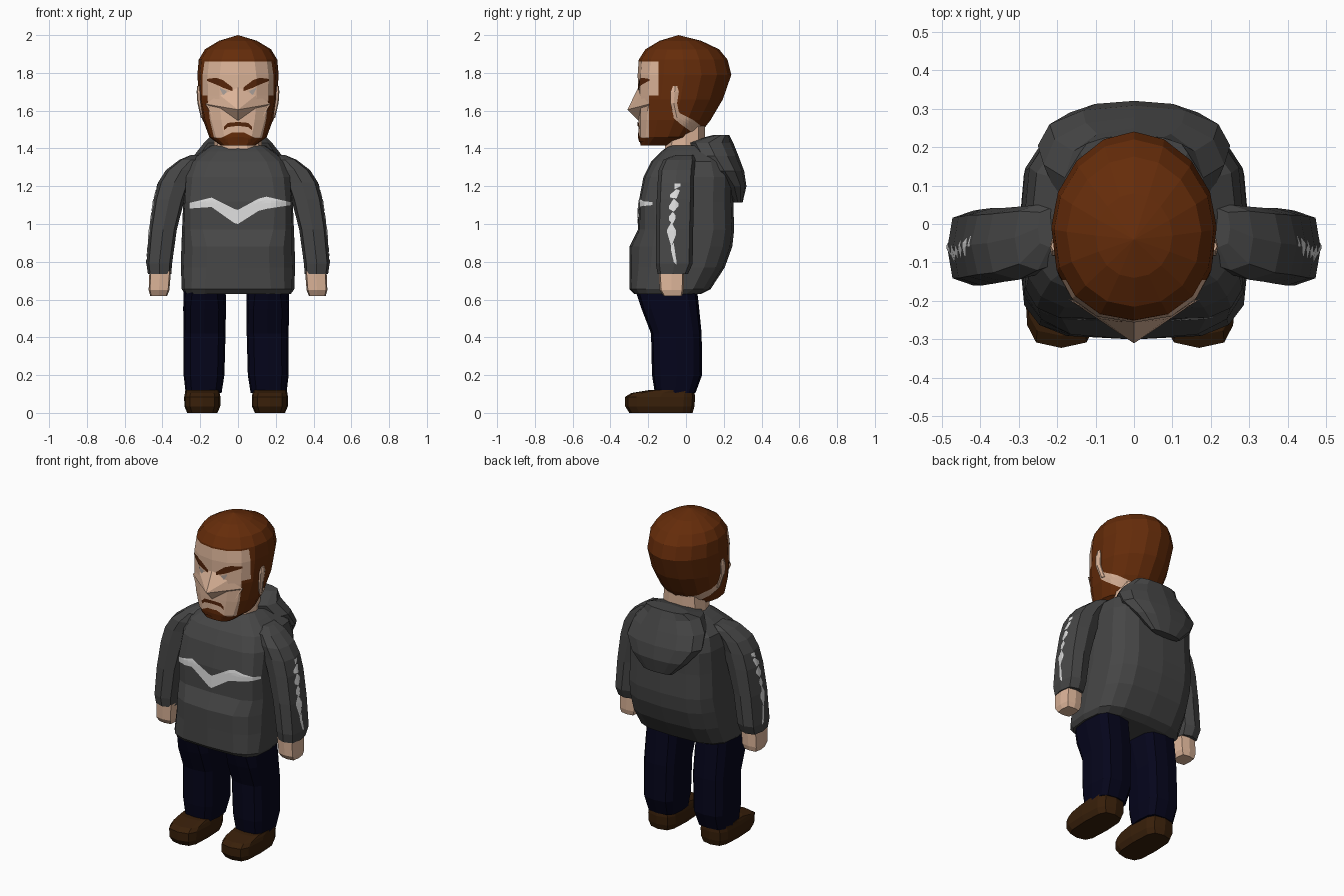
import bpy, bmesh, math
from mathutils import Vector
from mathutils.bvhtree import BVHTree


def material(name, rgb):
    m = bpy.data.materials.new(name)
    m.diffuse_color = (*rgb, 1)
    return m


SHIRT = material("charcoal cloth", (0.061, 0.061, 0.061))
SKIN = material("skin", (0.72, 0.46, 0.32))
HAIR = material("auburn hair", (0.13, 0.025, 0.003))
JEANS = material("navy denim", (0.0015, 0.0015, 0.011))
LEATHER = material("brown leather", (0.04, 0.014, 0.003))
WHITE = material("pale print", (0.72, 0.72, 0.72))
BROW = material("dark brown hair", (0.09, 0.018, 0.003))
EYE = material("eye grey", (0.42, 0.36, 0.33))


def finish(name, bm, *mats):
    bmesh.ops.recalc_face_normals(bm, faces=bm.faces)
    mesh = bpy.data.meshes.new(name)
    bm.to_mesh(mesh)
    for m in mats:
        mesh.materials.append(m)
    ob = bpy.data.objects.new(name, mesh)
    bpy.context.collection.objects.link(ob)
    return BVHTree.FromBMesh(bm)


def loft(rings, n=12, p=3.0, back=None):
    """Stack of rounded-box rings: (z, centre x, half width, front y, back y, [front squareness])."""
    bm = bmesh.new()
    prev, first = None, None
    for z, cx, rx, y0, y1, *own in rings:
        ring = []
        for i in range(n):
            a = 2 * math.pi * i / n
            c, s = math.cos(a), math.sin(a)
            q = (own[0] if own else p) if s < 0 else (back or p)
            ux = math.copysign(abs(c) ** (2 / q), c)
            uy = math.copysign(abs(s) ** (2 / q), s)
            ring.append(bm.verts.new((cx + rx * ux, (y0 + y1) / 2 + (y1 - y0) / 2 * uy, z)))
        if prev:
            for i in range(n):
                j = (i + 1) % n
                bm.faces.new((prev[i], prev[j], ring[j], ring[i]))
        first = first or ring
        prev = ring
    bm.faces.new(first)
    bm.faces.new(prev)
    bmesh.ops.remove_doubles(bm, verts=bm.verts, dist=0.0008)
    return bm


def patch(name, tree, outline, mat, side=0, sub=5, rows=4, lift=0.005):
    """Thin print laid on a surface; outline is (u, low z, high z). side 0 = front."""
    bm = bmesh.new()
    cols = []
    for k, (a, b) in enumerate(zip(outline, outline[1:])):
        for t in range(sub + (k == len(outline) - 2)):
            f = t / sub
            u, lo, hi = (a[i] + (b[i] - a[i]) * f for i in range(3))
            col = []
            for r in range(rows + 1):
                z = lo + (hi - lo) * r / rows
                o = Vector((side, u, z)) if side else Vector((u, -1, z))
                d = Vector((-side, 0, 0)) if side else Vector((0, 1, 0))
                hit = tree.ray_cast(o, d)[0]
                col.append(bm.verts.new(hit - d * lift) if hit else None)
            cols.append(col)
    for c0, c1 in zip(cols, cols[1:]):
        for r in range(rows):
            q = (c0[r], c1[r], c1[r + 1], c0[r + 1])
            if all(q):
                bm.faces.new(q)
    # keep the print facing outward
    mesh = bpy.data.meshes.new(name)
    out = Vector((side, 0, 0)) if side else Vector((0, -1, 0))
    bm.normal_update()
    for f in bm.faces:
        if f.normal.dot(out) < 0:
            f.normal_flip()
    bm.to_mesh(mesh)
    mesh.materials.append(mat)
    bpy.context.collection.objects.link(bpy.data.objects.new(name, mesh))
    bm.free()


# Sweater body and hood
torso = finish("sweater", loft([
    (0.63, 0, 0.28, -0.275, 0.08, 4), (0.655, 0, 0.298, -0.30, 0.13, 3.6),
    (0.77, 0, 0.302, -0.30, 0.205, 3.2), (0.88, 0, 0.30, -0.30, 0.245, 3.2),
    (0.97, 0, 0.296, -0.255, 0.255, 4.2), (1.12, 0, 0.29, -0.25, 0.25, 5),
    (1.25, 0, 0.285, -0.225, 0.25, 4.2), (1.33, 0, 0.265, -0.185, 0.22), (1.385, 0, 0.19, -0.13, 0.18),
    (1.415, 0, 0.145, -0.09, 0.15)], 16, 3.4), SHIRT)
finish("hood", loft([
    (1.115, 0, 0.10, 0.25, 0.30), (1.20, 0, 0.19, 0.19, 0.32), (1.28, 0, 0.25, 0.10, 0.308),
    (1.36, 0, 0.235, 0.03, 0.278), (1.43, 0, 0.18, -0.01, 0.25), (1.47, 0, 0.14, 0.14, 0.23)],
    12, 2.2), SHIRT)
patch("chest_stripe", torso, [(-0.285, 1.08, 1.105), (-0.14, 1.09, 1.14), (-0.02, 1.005, 1.08),
      (0.0, 1.0, 1.075), (0.11, 1.07, 1.135), (0.15, 1.08, 1.145), (0.28, 1.10, 1.115)], WHITE)

# Neck
finish("neck", loft([(1.33, 0, 0.13, -0.12, 0.11), (1.42, 0, 0.128, -0.115, 0.105),
                     (1.52, 0, 0.125, -0.11, 0.105)], 10, 2.4), SKIN)

# Head, split along the hairline and beard edges
bm = loft([
    (1.415, 0, 0.09, -0.24, -0.09), (1.46, 0, 0.152, -0.25, 0.06), (1.55, 0, 0.185, -0.252, 0.13),
    (1.66, 0, 0.207, -0.252, 0.195), (1.79, 0, 0.215, -0.256, 0.24, 2.4), (1.87, 0, 0.208, -0.25, 0.22, 2.2),
    (1.925, 0, 0.175, -0.215, 0.175, 2.1), (1.97, 0, 0.10, -0.14, 0.08, 2),
    (2.0, 0, 0.0001, -0.0401, -0.04)], 16, 2.6, 1.9)
for co, no in (((0, 0, 1.86), (0, 0, 1)), ((0, 0, 1.68), (0, 0, 1)), ((0, 0, 1.455), (0, 0, 1)),
               ((0, -0.145, 0), (0, 1, 0)), ((0, -0.195, 0), (0, 1, 0))):
    bmesh.ops.bisect_plane(bm, geom=bm.verts[:] + bm.edges[:] + bm.faces[:], plane_co=co, plane_no=no)
for f in bm.faces:
    c = f.calc_center_median()
    edge = -0.145 if c.z > 1.68 else -0.195
    f.material_index = 1 if 1.455 < c.z < 1.86 and c.y < edge else 0
head = finish("head", bm, HAIR, SKIN)

# Wedge nose with cheeks
bm = bmesh.new()
top, tip, base = (bm.verts.new(v) for v in ((0, -0.25, 1.73), (0, -0.31, 1.605), (0, -0.25, 1.545)))
for s in (-1, 1):
    up, mid, low = (bm.verts.new((s * x, y, z)) for x, y, z in
                    ((0.10, -0.235, 1.685), (0.172, -0.195, 1.635), (0.13, -0.215, 1.565)))
    for f in ((top, tip, up), (up, tip, mid), (tip, base, mid), (base, low, mid)):
        bm.faces.new(f if s > 0 else f[::-1])
finish("nose", bm, SKIN)

# Facial details
patch("moustache", head, [(-0.075, 1.495, 1.515), (-0.055, 1.513, 1.535), (0, 1.52, 1.54),
                          (0.055, 1.513, 1.535), (0.075, 1.495, 1.515)], BROW)
patch("chin_beard", head, [(-0.09, 1.435, 1.455), (-0.03, 1.435, 1.485), (0.03, 1.435, 1.485),
                           (0.09, 1.435, 1.455)], HAIR)
for s, tag in ((-1, "left"), (1, "right")):
    patch(tag + "_eyebrow", head, [(s * 0.028, 1.703, 1.722), (s * 0.08, 1.722, 1.762),
                                   (s * 0.115, 1.738, 1.774), (s * 0.165, 1.758, 1.768)], BROW)
    patch(tag + "_eye", head, [(s * 0.06, 1.698, 1.705), (s * 0.078, 1.682, 1.712),
                               (s * 0.095, 1.712, 1.722)], EYE)
    patch(tag + "_nape_skin", head, [(-0.065, 1.56, 1.63), (-0.03, 1.53, 1.585),
                                     (0.04, 1.48, 1.55), (0.09, 1.49, 1.51)], SKIN, s)
    finish(tag + "_ear", loft([(1.56, s * 0.184, 0.012, -0.065, -0.03), (1.64, s * 0.202, 0.013, -0.085, -0.045),
                               (1.70, s * 0.206, 0.013, -0.085, -0.035), (1.73, s * 0.204, 0.012, -0.07, -0.045)],
                              6, 2.5), SKIN)

    # Sleeves and hands
    sleeve = finish(tag + "_sleeve", loft([
        (0.735, s * 0.415, 0.062, -0.15, 0.01), (0.79, s * 0.417, 0.068, -0.16, 0.035),
        (0.97, s * 0.397, 0.073, -0.16, 0.038), (1.13, s * 0.365, 0.082, -0.155, 0.042),
        (1.22, s * 0.337, 0.086, -0.15, 0.042), (1.285, s * 0.30, 0.082, -0.145, 0.045),
        (1.34, s * 0.25, 0.06, -0.12, 0.05), (1.365, s * 0.22, 0.03, -0.06, 0.04)], 8, 3.2), SHIRT)
    finish(tag + "_hand", loft([(0.62, s * 0.42, 0.045, -0.12, -0.02), (0.65, s * 0.418, 0.055, -0.14, -0.012),
                                (0.75, s * 0.412, 0.057, -0.145, -0.01)], 8, 5), SKIN)
    for k, shape in enumerate((
            [(-0.10, 0.955, 0.97), (-0.078, 0.88, 1.01), (-0.052, 0.945, 0.965)],
            [(-0.09, 1.02, 1.04), (-0.07, 1.0, 1.065), (-0.055, 1.03, 1.045)],
            [(-0.09, 1.08, 1.095), (-0.065, 1.065, 1.135), (-0.04, 1.095, 1.11)],
            [(-0.085, 1.14, 1.155), (-0.05, 1.135, 1.185), (-0.035, 1.17, 1.18)],
            [(-0.06, 1.185, 1.215), (-0.03, 1.20, 1.215)],
            [(-0.08, 0.865, 0.88), (-0.065, 0.80, 0.90), (-0.05, 0.785, 0.80)])):
        patch("%s_sleeve_print_%d" % (tag, k + 1), sleeve, shape, WHITE, s, 3, 3, 0.003)

    # Trouser legs and shoes
    x = s * 0.167 - 0.01
    finish(tag + "_trouser_leg", loft([
        (0.105, x + s * 0.005, 0.095, -0.165, 0.05), (0.20, x + s * 0.003, 0.108, -0.18, 0.085),
        (0.42, x, 0.111, -0.185, 0.083), (0.55, x, 0.113, -0.235, 0.07),
        (0.64, x, 0.112, -0.265, 0.06, 2.6), (0.69, x, 0.10, -0.25, 0.05, 2.4)], 12, 3.4), JEANS)
    finish(tag + "_shoe", loft([
        (0.0, x + s * 0.012, 0.08, -0.30, 0.035), (0.035, x + s * 0.012, 0.095, -0.322, 0.045),
        (0.085, x + s * 0.012, 0.096, -0.322, 0.048), (0.105, x + s * 0.012, 0.092, -0.29, 0.045),
        (0.12, x + s * 0.012, 0.09, -0.20, 0.04)], 12, 3.6), LEATHER)
